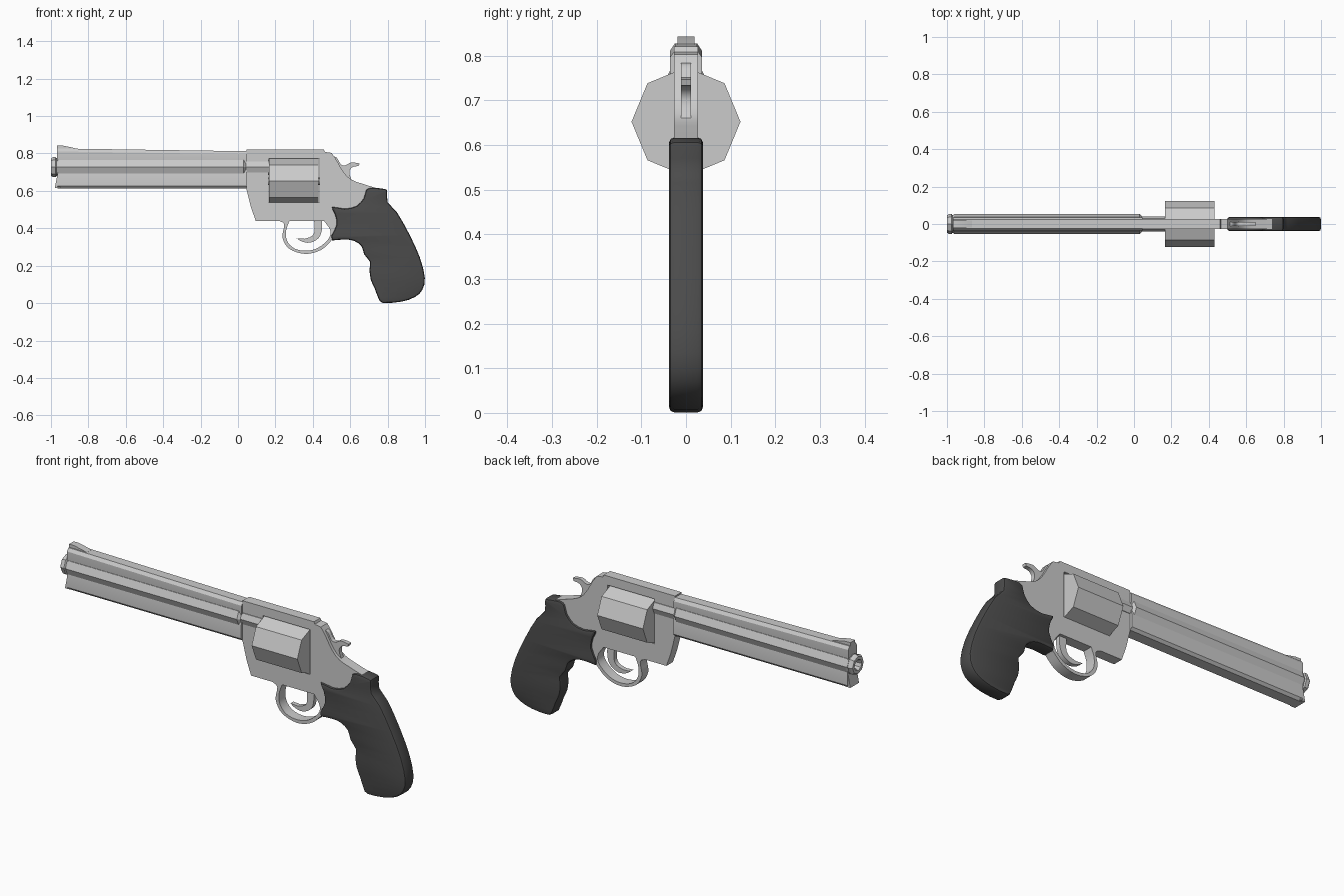
import bpy, bmesh, math
from mathutils import Vector, Matrix

if "Cube" in bpy.data.objects:
    bpy.data.objects.remove(bpy.data.objects["Cube"])


def finish(name, bm, angle=30, mat=None):
    bmesh.ops.remove_doubles(bm, verts=bm.verts, dist=0.0002)
    bmesh.ops.recalc_face_normals(bm, faces=bm.faces)
    me = bpy.data.meshes.new(name)
    bm.to_mesh(me)
    bm.free()
    ob = bpy.data.objects.new(name, me)
    bpy.context.collection.objects.link(ob)
    if mat:
        me.materials.append(mat)
    bpy.ops.object.select_all(action='DESELECT')
    ob.select_set(True)
    bpy.context.view_layer.objects.active = ob
    bpy.ops.object.shade_smooth_by_angle(angle=math.radians(angle))
    return ob


def spline(pts, n=3):
    """Smooth open path through the points."""
    p = [Vector(q) for q in pts]
    p = [2 * p[0] - p[1]] + p + [2 * p[-1] - p[-2]]
    out = []
    for a, b, c, d in zip(p, p[1:], p[2:], p[3:]):
        for i in range(n):
            t = i / n
            out.append(0.5 * (2 * b + (c - a) * t + (2 * a - 5 * b + 4 * c - d) * t * t
                              + (3 * b - a - 3 * c + d) * t ** 3))
    return [tuple(q) for q in out] + [tuple(pts[-1])]


def plate(name, loops, half, bevel=0.0, mat=None):
    """Side profile (x, z) with optional holes, given thickness along y."""
    cu = bpy.data.curves.new(name + "_profile", 'CURVE')
    cu.dimensions, cu.fill_mode = '2D', 'BOTH'
    cu.extrude, cu.bevel_depth, cu.offset, cu.bevel_resolution = half - bevel, bevel, -bevel, 1
    for loop in loops:
        s = cu.splines.new('POLY')
        s.points.add(len(loop) - 1)
        for pt, (x, z) in zip(s.points, loop):
            pt.co = (x, z, 0, 1)
        s.use_cyclic_u = True
    tmp = bpy.data.objects.new(name + "_tmp", cu)
    bpy.context.collection.objects.link(tmp)
    dg = bpy.context.evaluated_depsgraph_get()
    me = bpy.data.meshes.new_from_object(tmp.evaluated_get(dg))
    bm = bmesh.new()
    bm.from_mesh(me)
    bpy.data.objects.remove(tmp)
    bpy.data.curves.remove(cu)
    bpy.data.meshes.remove(me)
    bm.transform(Matrix.Rotation(math.pi / 2, 4, 'X'))
    return finish(name, bm, 35, mat)


def loft(name, sections):
    """Join (x, half outline of (y, z)) sections, mirrored in y."""
    bm = bmesh.new()
    rings = []
    for x, half in sections:
        pts = half + [(-y, z) for y, z in reversed(half)]
        rings.append([bm.verts.new((x, y, z)) for y, z in pts])
    for a, b in zip(rings, rings[1:]):
        for i in range(len(a)):
            j = (i + 1) % len(a)
            bm.faces.new((a[i], a[j], b[j], b[i]))
    bm.faces.new(rings[0])
    bm.faces.new(rings[-1])
    return finish(name, bm)


def lathe(name, profile, zc, sides=8):
    """Revolve (x, radius) about the x axis at height zc."""
    bm = bmesh.new()
    vs = [bm.verts.new((x, r, zc)) for x, r in profile]
    es = [bm.edges.new(e) for e in zip(vs, vs[1:])]
    bmesh.ops.spin(bm, geom=vs + es, cent=(0, 0, zc), axis=(1, 0, 0),
                   angle=math.tau, steps=sides, use_duplicate=False)
    return finish(name, bm, 20)


dark = bpy.data.materials.new("dark_rubber")
dark.diffuse_color = (0.07, 0.07, 0.07, 1)
dark.use_nodes = True
dark.node_tree.nodes["Principled BSDF"].inputs["Base Color"].default_value = dark.diffuse_color

# barrel: octagonal tube with crowned muzzle and bore
lathe("barrel", [(-0.85, 0), (-0.85, 0.023), (-0.99, 0.023), (-1.0, 0.03), (-1.0, 0.046),
                 (-0.99, 0.053), (-0.975, 0.053), (-0.97, 0.047), (-0.96, 0.053),
                 (0.03, 0.053), (0.042, 0.041), (0.165, 0.041), (0.165, 0)], 0.727)

# barrel top rib and full length underlug
def rib(top):
    return [(0.03, 0.72), (0.036, 0.76), (0.036, top - 0.016), (0.025, top)]
loft("barrel_rib", [(-0.968, rib(0.827)), (0.046, rib(0.812))])
lug = [(0.032, 0.73), (0.04, 0.69), (0.04, 0.625), (0.028, 0.612)]
loft("barrel_underlug", [(-0.965 if i == 0 else 0.046, lug) for i in range(2)])
plate("underlug_tip", [[(-0.98, 0.615), (-0.966, 0.685), (-0.95, 0.685), (-0.95, 0.615)]], 0.036)

# front sight
plate("front_sight", [[(-0.968, 0.81), (-0.968, 0.843), (-0.94, 0.843), (-0.89, 0.833),
                       (-0.865, 0.826), (-0.86, 0.81)]], 0.019)

# frame with cylinder window and trigger guard opening
back = spline([(0.5, 0.803), (0.525, 0.767), (0.565, 0.70), (0.607, 0.66),
               (0.675, 0.635), (0.75, 0.612)])
guard = spline([(0.22, 0.44), (0.247, 0.42), (0.238, 0.35), (0.275, 0.29),
                (0.36, 0.263), (0.445, 0.285), (0.51, 0.345)], 4)
frame = ([(0.045, 0.82), (0.46, 0.82), (0.465, 0.808)] + back
         + [(0.75, 0.52), (0.6, 0.37)] + guard[::-1]
         + [(0.095, 0.44), (0.07, 0.51), (0.045, 0.61)])
window = [(0.163, 0.537), (0.437, 0.537), (0.437, 0.773), (0.163, 0.773)]
opening = spline([(0.275, 0.44), (0.258, 0.39), (0.262, 0.335), (0.3, 0.293), (0.365, 0.28),
                  (0.43, 0.297), (0.485, 0.345), (0.493, 0.39), (0.46, 0.44)], 4)
plate("frame", [frame, window, opening], 0.027)

# eight sided cylinder and its axle
lathe("cylinder", [(0.165, 0), (0.165, 0.122), (0.43, 0.122), (0.43, 0)], 0.652)
lathe("cylinder_axle", [(0.14, 0), (0.14, 0.02), (0.45, 0.02), (0.45, 0)], 0.652)

# trigger
trigger = (spline([(0.448, 0.46), (0.448, 0.39), (0.43, 0.347), (0.385, 0.323), (0.34, 0.33), (0.313, 0.347)])
           + spline([(0.355, 0.344), (0.395, 0.358), (0.41, 0.39), (0.405, 0.46)]))
plate("trigger", [trigger], 0.012)

# hammer with curled spur
hammer = (spline([(0.5, 0.785), (0.528, 0.778), (0.55, 0.742), (0.575, 0.737), (0.605, 0.752), (0.65, 0.747)])
          + spline([(0.645, 0.733), (0.612, 0.727), (0.595, 0.70), (0.61, 0.65)])
          + [(0.54, 0.64)])
plate("hammer", [hammer], 0.011)

# contoured grip
grip = (spline([(0.685, 0.605), (0.71, 0.617), (0.785, 0.61), (0.798, 0.595), (0.80, 0.54),
                (0.85, 0.485), (0.915, 0.37), (0.972, 0.245), (0.999, 0.135), (0.985, 0.07),
                (0.945, 0.032), (0.875, 0.008), (0.775, 0.001), (0.75, 0.028), (0.73, 0.08),
                (0.71, 0.125), (0.703, 0.18), (0.706, 0.22), (0.675, 0.26), (0.66, 0.305),
                (0.62, 0.333), (0.57, 0.34), (0.503, 0.335)], 2)
        + spline([(0.499, 0.36), (0.527, 0.42), (0.518, 0.475), (0.502, 0.515),
                  (0.57, 0.505), (0.635, 0.52), (0.672, 0.56)], 2))
plate("grip", [grip], 0.038, 0.012, dark)
